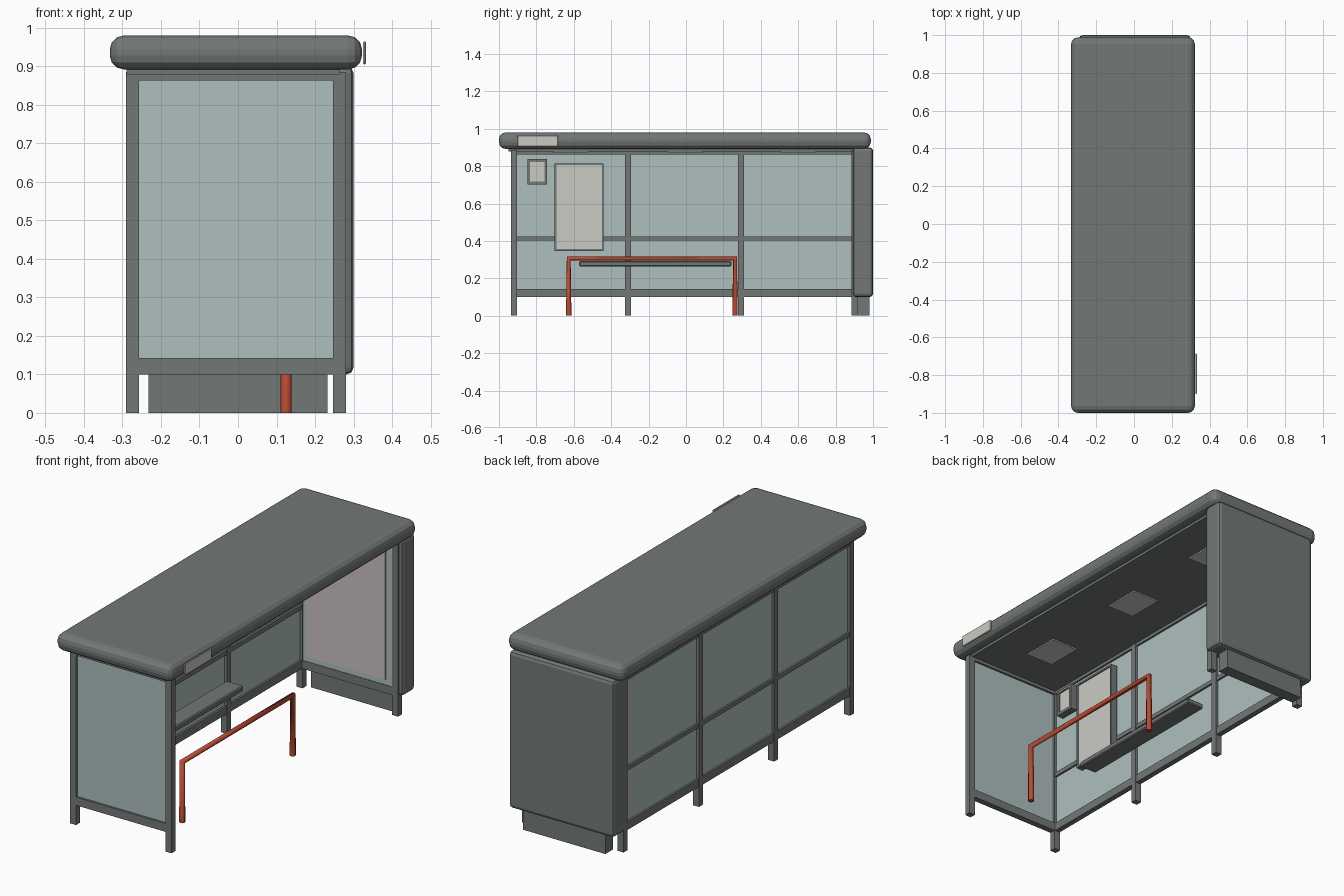
import bpy

if "Cube" in bpy.data.objects:
    bpy.data.objects.remove(bpy.data.objects["Cube"])


def material(name, rgb):
    m = bpy.data.materials.new(name)
    m.diffuse_color = (*rgb, 1)
    m.use_nodes = True
    m.node_tree.nodes["Principled BSDF"].inputs["Base Color"].default_value = m.diffuse_color
    return m


METAL = material("grey_metal", (0.17, 0.19, 0.18))
GLASS = material("tinted_glass", (0.42, 0.52, 0.52))
PAPER = material("pale_panel", (0.60, 0.60, 0.56))
POSTER = material("poster_paper", (0.60, 0.53, 0.54))
RED = material("red_paint", (0.50, 0.07, 0.03))


def box(name, x, y, z, mat=METAL, bevel=0, segments=2):
    """Box given by its (min, max) range on each axis."""
    bpy.ops.mesh.primitive_cube_add(
        size=1, location=[(a + b) / 2 for a, b in (x, y, z)])
    ob = bpy.context.object
    ob.name = name
    ob.scale = [b - a for a, b in (x, y, z)]
    bpy.ops.object.transform_apply(location=False, rotation=False, scale=True)
    ob.data.materials.append(mat)
    if bevel:
        mod = ob.modifiers.new("edge_bevel", 'BEVEL')
        mod.width, mod.segments = bevel, segments
    return ob


# Roof, ceiling and ceiling lights
box("roof", (-0.333, 0.322), (-1.0, 0.988), (0.892, 0.98), bevel=0.036, segments=3)
box("ceiling", (-0.29, 0.265), (-0.95, 0.90), (0.879, 0.895))
for i, y in enumerate((-0.615, -0.005, 0.60)):
    box(f"ceiling_light_{i + 1}", (-0.075, 0.075), (y - 0.095, y + 0.095),
        (0.873, 0.881), PAPER)
box("roof_sign", (0.325, 0.333), (-0.90, -0.685), (0.905, 0.965), PAPER, 0.003, 1)

# Posts along the back, and the two front posts
BACK, FRONT = (-0.291, -0.257), (0.247, 0.281)
ENDS = (-0.92, 0.902)
BAY_POSTS = (ENDS[0], -0.31, 0.295, ENDS[1])
for i, y in enumerate(BAY_POSTS):
    box(f"back_post_{i + 1}", BACK, (y - 0.016, y + 0.016), (0, 0.885))
for i, y in enumerate(ENDS):
    box(f"front_post_{i + 1}", FRONT, (y - 0.016, y + 0.016), (0, 0.885))

# Rails of the back wall and end frames
for name, z in (("bottom", (0.10, 0.142)), ("middle", (0.402, 0.424)),
                ("top", (0.863, 0.885))):
    box(f"back_{name}_rail", (-0.288, -0.260), ENDS, z)
    if name != "middle":
        for i, y in enumerate(ENDS):
            box(f"end_{name}_rail_{i + 1}", (-0.27, 0.26), (y - 0.0155, y + 0.0155), z)

# Glass in the back bays and the ends
for i in range(3):
    box(f"back_glass_{i + 1}", (-0.278, -0.270),
        (BAY_POSTS[i] + 0.01, BAY_POSTS[i + 1] - 0.01), (0.13, 0.87), GLASS)
box("end_glass_1", (-0.26, 0.25), (-0.925, -0.915), (0.13, 0.87), GLASS)
box("end_glass_2", (-0.26, 0.25), (0.889, 0.897), (0.13, 0.87), GLASS)

# Advertising cabinet with plinth and inner poster
box("advert_cabinet", (-0.29, 0.30), (0.893, 1.0), (0.10, 0.90), bevel=0.018)
box("cabinet_plinth", (-0.232, 0.232), (0.918, 0.98), (0, 0.11))
box("inner_poster", (-0.235, 0.21), (0.884, 0.891), (0.17, 0.84), POSTER)


def notice(name, y, z, rim):
    """Framed panel on the inside of the back wall."""
    x0, x1 = -0.262, -0.225
    box(name + "_panel", (x0, x1 - 0.006), (y[0] + rim / 2, y[1] - rim / 2),
        (z[0] + rim / 2, z[1] - rim / 2), PAPER)
    for i, e in enumerate((y[0], y[1] - rim)):
        box(f"{name}_side_{i + 1}", (x0, x1), (e, e + rim), z)
    for i, e in enumerate((z[0], z[1] - rim)):
        box(f"{name}_edge_{i + 1}", (x0, x1), (y[0] + rim, y[1] - rim), (e, e + rim))


notice("timetable", (-0.702, -0.44), (0.347, 0.815), 0.010)
notice("small_notice", (-0.848, -0.742), (0.702, 0.838), 0.015)

# Bench seat
box("seat", (-0.235, -0.138), (-0.572, 0.242), (0.264, 0.292), bevel=0.005, segments=1)

# Red leaning rail: mitred tube
curve = bpy.data.curves.new("leaning_rail", 'CURVE')
curve.dimensions = '3D'
curve.bevel_depth, curve.bevel_resolution, curve.use_fill_caps = 0.0145, 2, True
path = [(-0.627, 0), (-0.627, 0.306), (0.262, 0.306), (0.262, 0)]
spline = curve.splines.new('POLY')
spline.points.add(len(path) - 1)
for p, (y, z) in zip(spline.points, path):
    p.co = (0.125, y, z, 1)
rail = bpy.data.objects.new("leaning_rail", curve)
bpy.context.collection.objects.link(rail)
curve.materials.append(RED)
bpy.ops.object.select_all(action='DESELECT')
rail.select_set(True)
bpy.context.view_layer.objects.active = rail
bpy.ops.object.convert(target='MESH')
